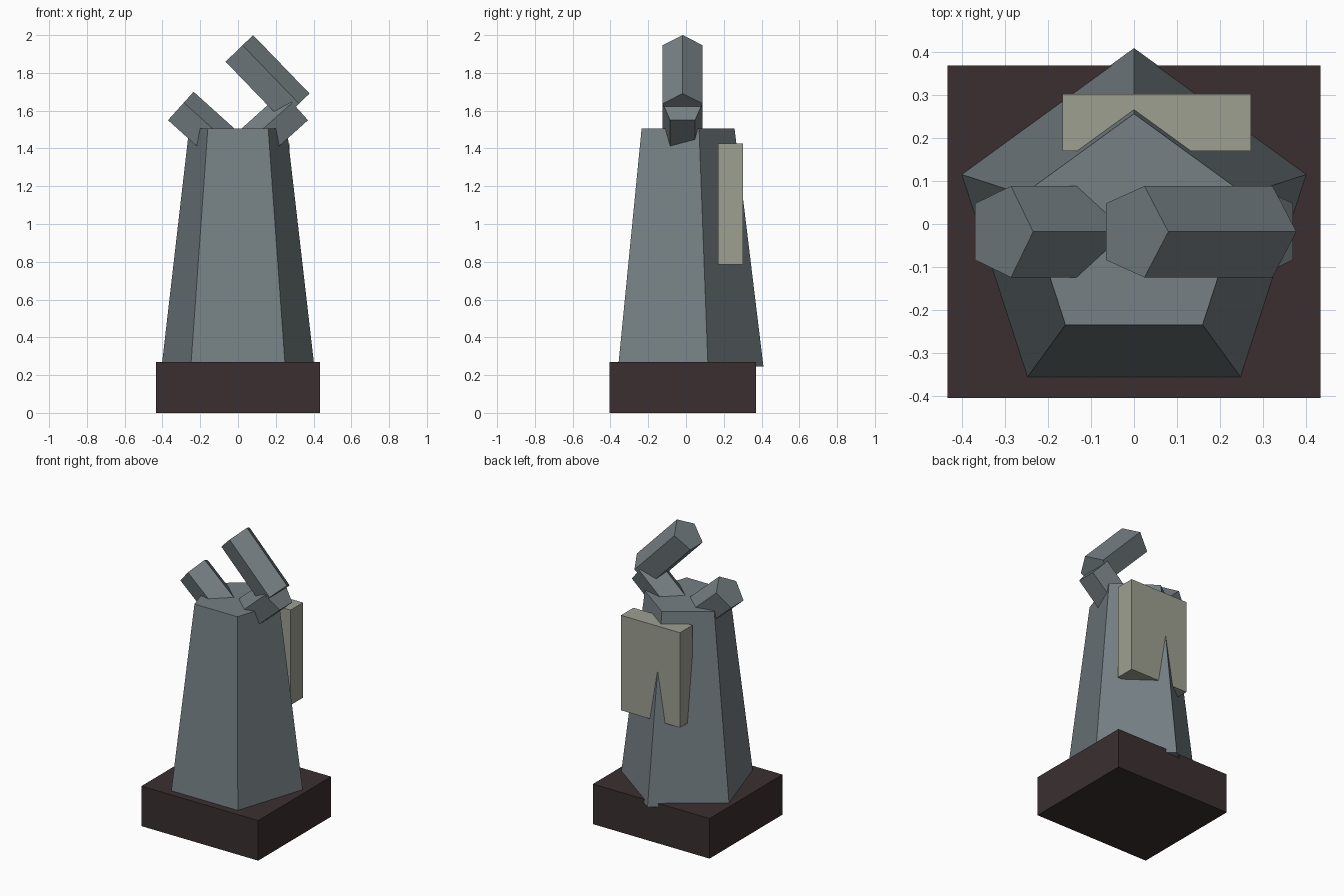
import bpy
from mathutils import Matrix, Vector

cube = bpy.data.objects.get("Cube")
if cube:
    bpy.data.objects.remove(cube)


def material(name, rgb):
    m = bpy.data.materials.new(name)
    m.use_nodes = True
    m.diffuse_color = (*rgb, 1)
    m.node_tree.nodes["Principled BSDF"].inputs["Base Color"].default_value = (*rgb, 1)
    return m


slate = material("slate grey", (0.18, 0.215, 0.23))
khaki = material("pale khaki", (0.34, 0.35, 0.285))
umber = material("dark umber", (0.043, 0.028, 0.030))


def finish(name, mat):
    obj = bpy.context.object
    obj.name = obj.data.name = name
    obj.data.materials.append(mat)
    return obj


def box(name, low, high, mat):
    low, high = Vector(low), Vector(high)
    bpy.ops.mesh.primitive_cube_add(size=1, location=(low + high) / 2)
    obj = finish(name, mat)
    obj.data.transform(Matrix.Diagonal((*(high - low), 1)))


def limb(name, ridge_start, ridge_dir, length):
    """Five-sided bar with its ridge turned along ridge_dir in the xz plane."""
    radius = 0.112
    up = Vector((ridge_dir[0], 0, ridge_dir[1])).normalized()
    side = Vector((0, 1, 0))
    axis = side.cross(up)
    if axis.z > 0:
        axis.negate()
    bpy.ops.mesh.primitive_cone_add(vertices=5, radius1=radius, radius2=radius, depth=length)
    obj = finish(name, slate)
    start = Vector((ridge_start[0], -0.018, ridge_start[1])) - up * radius
    rot = Matrix((up.cross(axis), up, axis)).transposed().to_4x4()
    obj.matrix_world = Matrix.Translation(start + axis * length / 2) @ rot


# Plinth and back panel
box("plinth", (-0.435, -0.406, 0), (0.435, 0.37, 0.27), umber)
box("back_panel", (-0.167, 0.17, 0.785), (0.273, 0.303, 1.425), khaki)

# Tapered five-sided body
bottom, top = 0.245, 1.505
bpy.ops.mesh.primitive_cone_add(vertices=5, radius1=0.425, radius2=0.272,
                                depth=top - bottom,
                                location=(0, -0.015, (top + bottom) / 2))
finish("body", slate)

# Mirrored upper arms sunk into the body, and the raised forearm
for name, s in (("right_upper_arm", -1), ("left_upper_arm", 1)):
    limb(name, (s * 0.235, 1.70), (-s * 0.135, 0.15), 0.42)
limb("left_forearm", (0.08, 2.0), (0.145, 0.14), 0.43)
